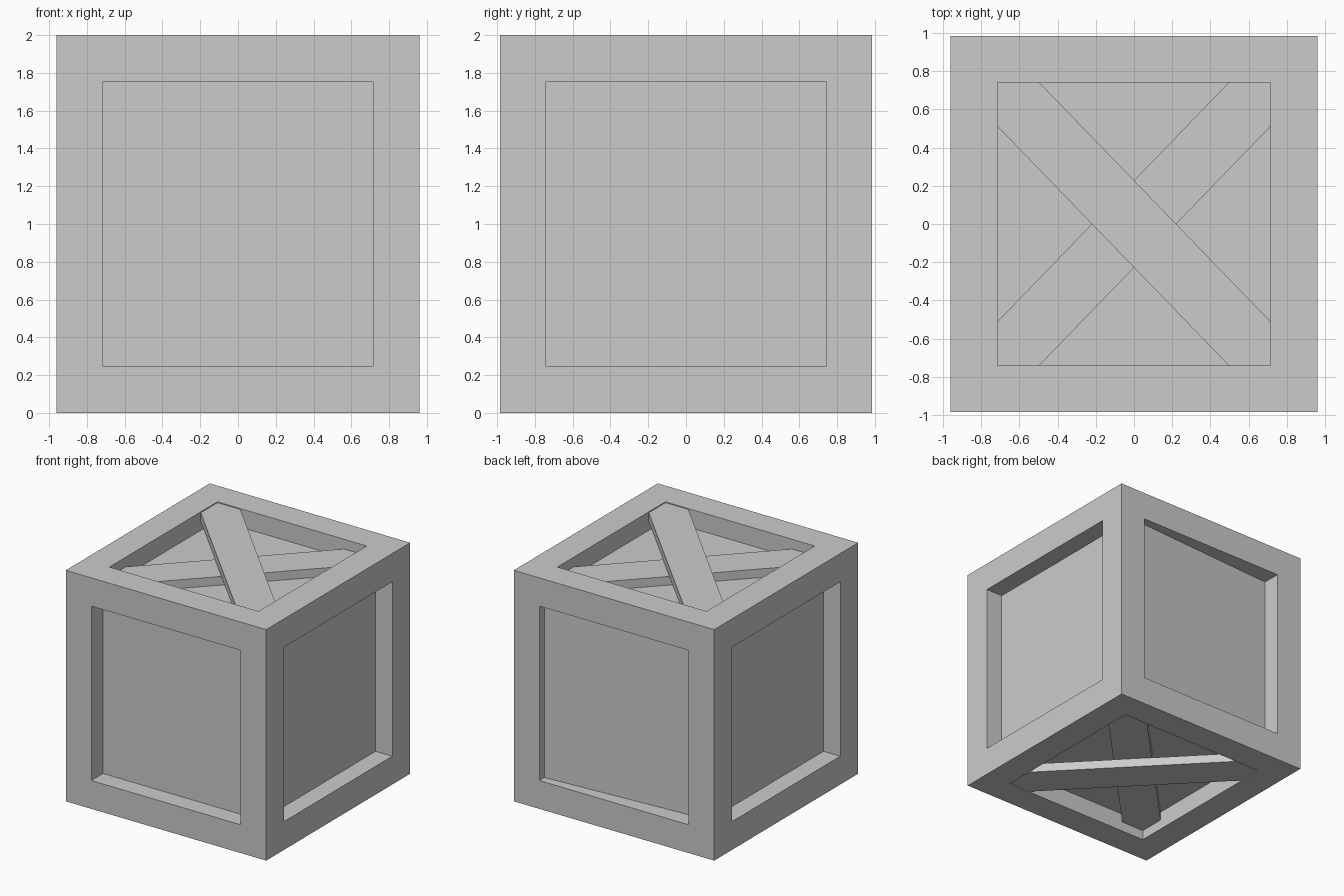
import bpy, bmesh

if "Cube" in bpy.data.objects:
    bpy.data.objects.remove(bpy.data.objects["Cube"])

HX, HY, H = 0.96, 0.985, 2.0      # half width, half depth, height
RIM, DEPTH = 0.245, 0.16          # frame width, panel recess
WX, WY = HX - RIM, HY - RIM       # half size of the top opening


def finish(bm, name):
    bmesh.ops.recalc_face_normals(bm, faces=bm.faces[:])
    mesh = bpy.data.meshes.new(name)
    bm.to_mesh(mesh)
    bm.free()
    obj = bpy.data.objects.new(name, mesh)
    bpy.context.collection.objects.link(obj)
    return obj


# Crate body: box with a recessed panel on every side
bm = bmesh.new()
bmesh.ops.create_cube(bm, size=1.0)
for v in bm.verts:
    v.co = (v.co.x * 2 * HX, v.co.y * 2 * HY, (v.co.z + 0.5) * H)
panels = bm.faces[:]
bmesh.ops.inset_individual(bm, faces=panels, thickness=RIM, use_even_offset=True)
for panel in panels:
    normal = panel.normal.copy()
    walls = bmesh.ops.extrude_discrete_faces(bm, faces=[panel])["faces"]
    for v in walls[0].verts:
        v.co -= normal * DEPTH
        # The back panel sits slightly askew, shallower on one side
        if normal.y > 0.9 and v.co.x > 0:
            v.co.y += 0.09
finish(bm, "crate_body")


# Diagonal braces: planks clipped to the opening, crossing on top and bottom
def brace(name, side, z0, z1):
    cut = 0.22
    outline = [(-WX, WY), (-WX, WY - cut * 1.04), (WX - cut, -WY),
               (WX, -WY), (WX, -WY + cut * 1.04), (-WX + cut, WY)]
    bm = bmesh.new()
    face = bm.faces.new([bm.verts.new((x * side, y, z0)) for x, y in outline])
    top = bmesh.ops.extrude_face_region(bm, geom=[face])["geom"]
    for v in top:
        if isinstance(v, bmesh.types.BMVert):
            v.co.z = z1
    finish(bm, name)


LAYERS = [("outer", 1, 0.008, 0.085), ("inner", -1, 0.085, DEPTH)]
for label, side, d0, d1 in LAYERS:
    brace(f"top_{label}_brace", side, H - d1, H - d0)
    brace(f"bottom_{label}_brace", side, d0, d1)
